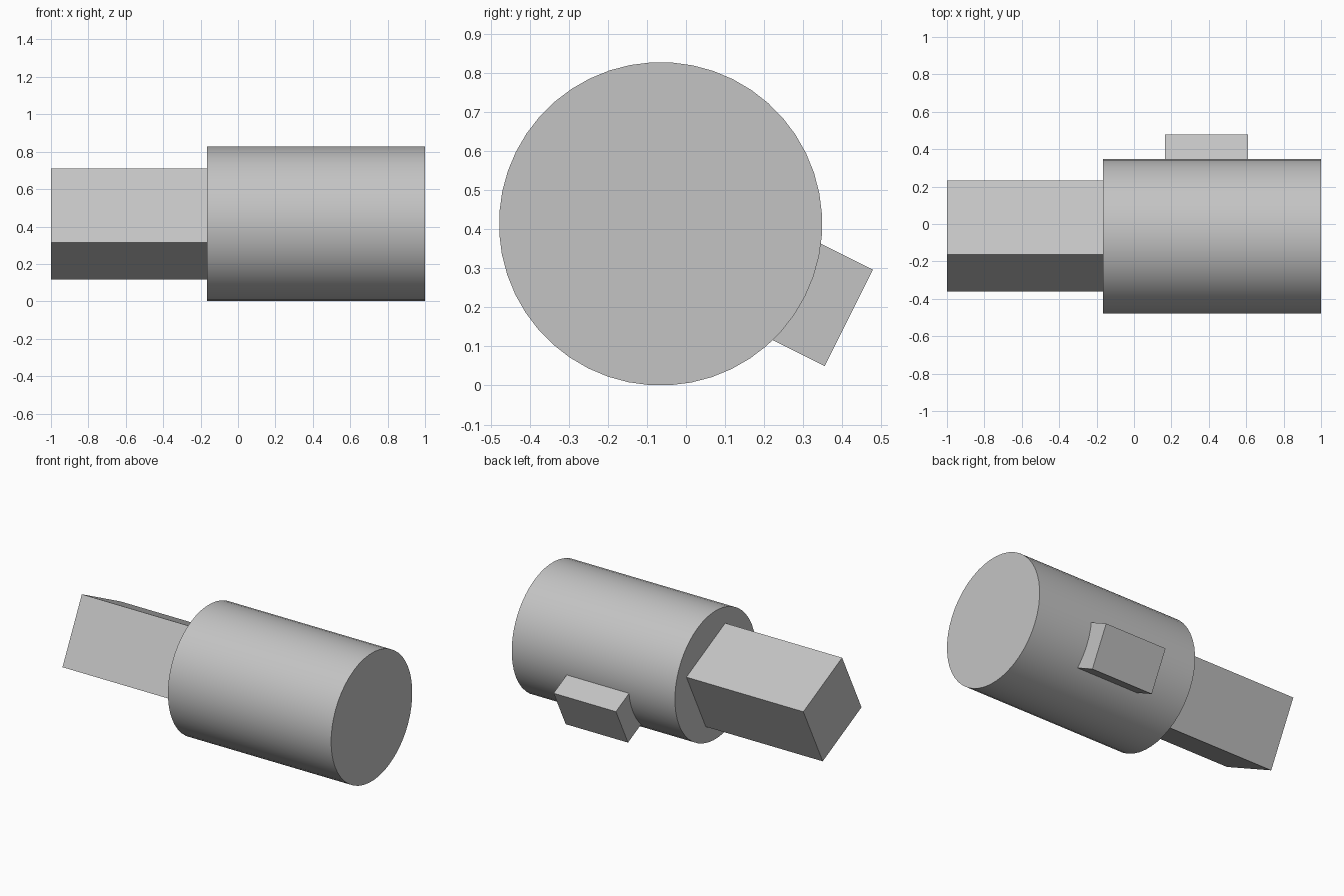
import bpy
import bmesh
import math
from mathutils import Matrix, Vector

cube = bpy.data.objects.get("Cube")
if cube:
    bpy.data.objects.remove(cube, do_unlink=True)

grey = bpy.data.materials.new("plain_grey")
grey.use_nodes = True
colour = (0.55, 0.55, 0.55, 1)
grey.diffuse_color = colour
grey.node_tree.nodes["Principled BSDF"].inputs["Base Color"].default_value = colour

# All parts share one axis along x, rolled about it
frame = Matrix.Translation((0, -0.065, 0.414)) @ Matrix.Rotation(-math.atan(0.5), 4, "X")


def add_part(name, bm):
    bm.transform(frame)
    mesh = bpy.data.meshes.new(name)
    bm.to_mesh(mesh)
    bm.free()
    mesh.materials.append(grey)
    obj = bpy.data.objects.new(name, mesh)
    bpy.context.collection.objects.link(obj)
    return obj


def add_block(name, low, high):
    low, high = Vector(low), Vector(high)
    bm = bmesh.new()
    bmesh.ops.create_cube(bm, size=1)
    bmesh.ops.scale(bm, vec=high - low, verts=bm.verts)
    bmesh.ops.translate(bm, vec=(low + high) / 2, verts=bm.verts)
    return add_part(name, bm)


# Round body
x_start, x_end, radius = -0.165, 1.0, 0.414
bm = bmesh.new()
bmesh.ops.create_cone(bm, cap_ends=True, segments=48, radius1=radius, radius2=radius,
                      depth=x_end - x_start)
bm.transform(Matrix.Translation(((x_start + x_end) / 2, 0, 0)) @ Matrix.Rotation(math.pi / 2, 4, "Y"))
body = add_part("round_body", bm)
bpy.ops.object.select_all(action="DESELECT")
body.select_set(True)
bpy.context.view_layer.objects.active = body
bpy.ops.object.shade_smooth_by_angle(angle=math.radians(30))

# Square shaft, slightly sunk into the body
half = 0.221
add_block("square_shaft", (-1, -half, -half), (x_start + 0.01, half, half))

# Side key standing out from the curved wall
add_block("side_key", (0.165, 0.37, -0.138), (0.61, 0.539, 0.138))
